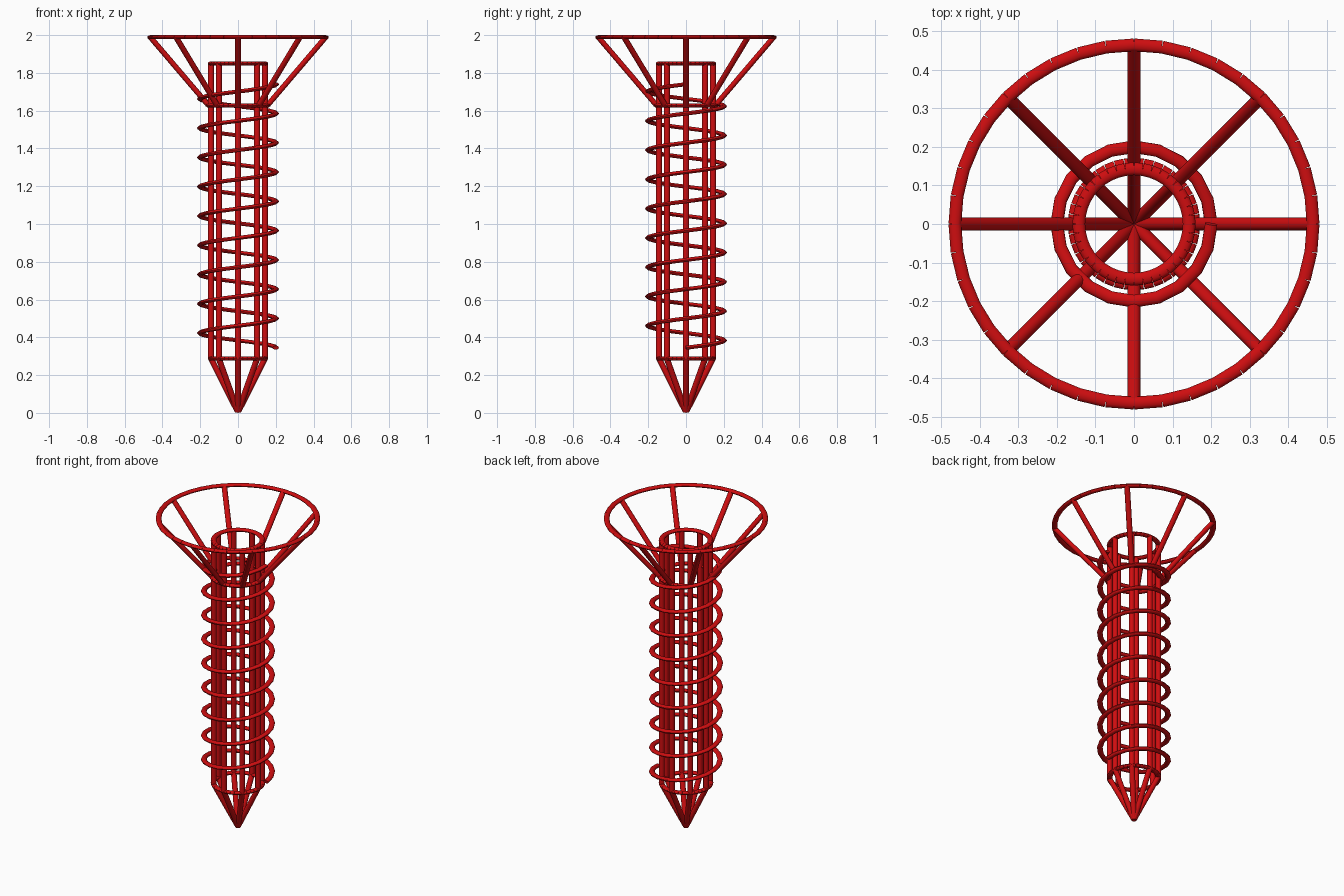
import bpy, bmesh, math
from mathutils import Vector, Matrix

if "Cube" in bpy.data.objects:
    bpy.data.objects.remove(bpy.data.objects["Cube"])

R = 0.0165      # rod radius
SQUASH = 0.65   # rods are flattened vertically
SIDES = 12

red = bpy.data.materials.new("red")
red.diffuse_color = (0.62, 0.004, 0.005, 1)
red.use_nodes = True
red.node_tree.nodes["Principled BSDF"].inputs["Base Color"].default_value = red.diffuse_color


def polar(r, a, z):
    return Vector((r * math.cos(a), r * math.sin(a), z / SQUASH))


def finish(ob):
    bpy.ops.object.select_all(action='DESELECT')
    ob.select_set(True)
    bpy.context.view_layer.objects.active = ob
    bpy.ops.object.shade_smooth_by_angle(angle=math.radians(40))


def rods(name, pairs):
    """One object made of straight capped rods between point pairs."""
    bm = bmesh.new()
    for p, q in pairs:
        d = q - p
        m = Matrix.Translation((p + q) / 2) @ d.to_track_quat('Z', 'Y').to_matrix().to_4x4()
        bmesh.ops.create_cone(bm, cap_ends=True, segments=SIDES, radius1=R, radius2=R,
                              depth=d.length, matrix=m)
    bm.transform(Matrix.Diagonal((1, 1, SQUASH, 1)))
    bmesh.ops.recalc_face_normals(bm, faces=bm.faces)
    me = bpy.data.meshes.new(name)
    bm.to_mesh(me)
    bm.free()
    me.materials.append(red)
    ob = bpy.data.objects.new(name, me)
    bpy.context.collection.objects.link(ob)
    finish(ob)


def ring(name, r, z, n=40):
    step = math.tau / n
    rods(name, [(polar(r, i * step, z), polar(r, (i + 1) * step, z)) for i in range(n)])


def spokes(name, r0, z0, r1, z1, n=8):
    rods(name, [(polar(r0, i * math.tau / n, z0), polar(r1, i * math.tau / n, z1))
                for i in range(n)])


# Flared head
ring("head_rim", 0.464, 1.989)
ring("head_base_ring", 0.155, 1.627)
spokes("head_spokes", 0.155, 1.627, 0.464, 1.989)

# Shaft cage
ring("shaft_top_ring", 0.143, 1.85)
ring("shaft_bottom_ring", 0.143, 0.287)
spokes("shaft_rods", 0.143, 0.287, 0.143, 1.85)

# Pointed tip
spokes("tip_rods", 0.0, 0.004, 0.143, 0.287)

# Spiral thread
TURNS, PER_TURN = 9, 20
cu = bpy.data.curves.new("thread", 'CURVE')
cu.dimensions = '3D'
cu.bevel_depth = R
cu.bevel_resolution = 4
cu.use_fill_caps = True
sp = cu.splines.new('POLY')
count = TURNS * PER_TURN + 1
sp.points.add(count - 1)
for i in range(count):
    p = polar(0.2, i * math.tau / PER_TURN, 0.345 + 1.395 * i / (count - 1))
    sp.points[i].co = (*p, 1)
cu.materials.append(red)
thread = bpy.data.objects.new("thread", cu)
bpy.context.collection.objects.link(thread)
bpy.ops.object.select_all(action='DESELECT')
thread.select_set(True)
bpy.context.view_layer.objects.active = thread
bpy.ops.object.convert(target='MESH')
thread = bpy.context.view_layer.objects.active
thread.data.transform(Matrix.Diagonal((1, 1, SQUASH, 1)))
finish(thread)
